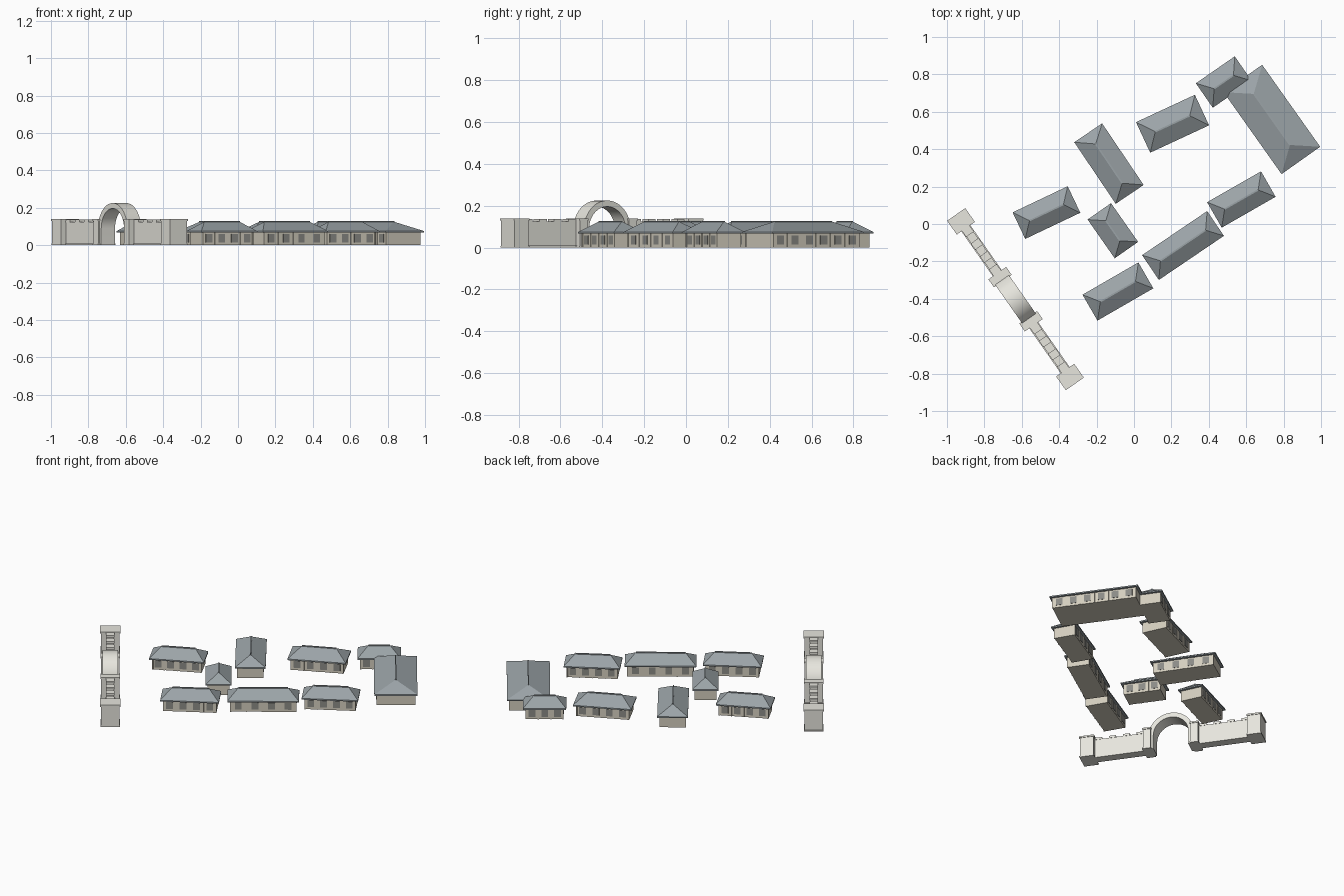
import bpy, bmesh, math
from mathutils import Matrix, Vector

if "Cube" in bpy.data.objects:
    bpy.data.objects.remove(bpy.data.objects["Cube"])


def material(name, rgb):
    m = bpy.data.materials.new(name)
    m.diffuse_color = (*rgb, 1)
    m.use_nodes = True
    m.node_tree.nodes["Principled BSDF"].inputs["Base Color"].default_value = m.diffuse_color
    return m


STONE = material("pale_stone", (0.80, 0.79, 0.73))
PLASTER = material("plaster", (0.66, 0.62, 0.52))
SLATE = material("slate", (0.33, 0.37, 0.39))
GLASS = material("dark_window", (0.26, 0.26, 0.24))


def place(x, y, degrees):
    return Matrix.Translation((x, y, 0)) @ Matrix.Rotation(math.radians(degrees), 4, 'Z')


def box(bm, x0, x1, y0, y1, z0, z1):
    size = Matrix.Diagonal((x1 - x0, y1 - y0, z1 - z0, 1))
    mid = Matrix.Translation(((x0 + x1) / 2, (y0 + y1) / 2, (z0 + z1) / 2))
    bmesh.ops.create_cube(bm, size=1, matrix=mid @ size)


def finish(name, bm, mat, matrix):
    bmesh.ops.recalc_face_normals(bm, faces=bm.faces[:])
    me = bpy.data.meshes.new(name)
    bm.to_mesh(me)
    bm.free()
    me.materials.append(mat)
    ob = bpy.data.objects.new(name, me)
    bpy.context.collection.objects.link(ob)
    ob.matrix_world = matrix
    return ob


def house(index, x, y, angle, length, width, windows):
    m = place(x, y, angle)
    l, w = length / 2, width / 2
    wl, ww = l - 0.015, w - 0.015
    eave, ridge_z = 0.073, 0.125

    # walls with slim pilasters between the windows
    bm = bmesh.new()
    box(bm, -wl, wl, -ww, ww, 0, eave)
    step = 2 * wl / windows
    for i in range(windows + 1):
        c = max(-wl + 0.004, min(wl - 0.004, -wl + i * step))
        box(bm, c - 0.004, c + 0.004, -ww - 0.003, ww + 0.003, 0, eave)
    finish(f"house_{index}_walls", bm, PLASTER, m)

    # window panes on both long sides
    bm = bmesh.new()
    for i in range(windows):
        c = -wl + (i + 0.5) * step
        for s in (-1, 1):
            a, b = sorted((s * (ww - 0.004), s * (ww + 0.002)))
            box(bm, c - 0.02, c + 0.02, a, b, 0.015, 0.059)
    finish(f"house_{index}_windows", bm, GLASS, m)

    # hipped roof with thin eave edge and ridge
    bm = bmesh.new()
    corners = [(-l, -w), (l, -w), (l, w), (-l, w)]
    low = [bm.verts.new((a, b, eave - 0.006)) for a, b in corners]
    rim = [bm.verts.new((a, b, eave + 0.002)) for a, b in corners]
    hip = w * 0.8
    r0 = bm.verts.new((-l + hip, 0, ridge_z))
    r1 = bm.verts.new((l - hip, 0, ridge_z))
    bm.faces.new(low)
    for i in range(4):
        j = (i + 1) % 4
        bm.faces.new((low[i], low[j], rim[j], rim[i]))
    bm.faces.new((rim[0], rim[1], r1, r0))
    bm.faces.new((rim[1], rim[2], r1))
    bm.faces.new((rim[2], rim[3], r0, r1))
    bm.faces.new((rim[3], rim[0], r0))
    box(bm, -l + hip, l - hip, -0.004, 0.004, ridge_z - 0.008, ridge_z + 0.003)
    finish(f"house_{index}_roof", bm, SLATE, m)


HOUSES = [
    (-0.468, 0.061, 25.4, 0.326, 0.157, 4),
    (-0.134, 0.323, -56.0, 0.397, 0.180, 4),
    (-0.113, -0.036, -55.0, 0.253, 0.153, 3),
    (0.206, 0.536, 24.9, 0.347, 0.180, 4),
    (0.480, 0.759, 34.7, 0.253, 0.159, 3),
    (0.737, 0.559, -54.7, 0.537, 0.253, 6),
    (0.574, 0.131, 29.8, 0.332, 0.157, 4),
    (0.262, -0.115, 34.1, 0.420, 0.160, 4),
    (-0.086, -0.361, 30.0, 0.345, 0.160, 4),
]
for n, spec in enumerate(HOUSES, 1):
    house(n, *spec)

# gate: local x runs along the wall
GATE = place(-0.6335, -0.402, -55)


def mirrored_box(bm, x0, x1, half_y, z0, z1):
    box(bm, x0, x1, -half_y, half_y, z0, z1)
    box(bm, -x1, -x0, -half_y, half_y, z0, z1)


# end towers with cap slabs and plinths
bm = bmesh.new()
mirrored_box(bm, 0.467, 0.549, 0.055, 0, 0.132)
mirrored_box(bm, 0.463, 0.553, 0.059, 0.130, 0.140)
mirrored_box(bm, 0.464, 0.552, 0.058, 0, 0.008)
finish("end_towers", bm, STONE, GATE)

# piers beside the arch
bm = bmesh.new()
mirrored_box(bm, 0.121, 0.167, 0.054, 0, 0.132)
mirrored_box(bm, 0.118, 0.170, 0.058, 0.130, 0.140)
mirrored_box(bm, 0.118, 0.170, 0.057, 0, 0.008)
finish("arch_piers", bm, STONE, GATE)

# wing walls with merlons
bm = bmesh.new()
mirrored_box(bm, 0.160, 0.470, 0.023, 0, 0.124)
mirrored_box(bm, 0.160, 0.470, 0.029, 0, 0.010)
for i in range(4):
    a = 0.170 + i * 0.0845
    mirrored_box(bm, a, a + 0.042, 0.025, 0.122, 0.136)
finish("wing_walls", bm, STONE, GATE)

# round arch on straight legs
bm = bmesh.new()
SEG, SPRING, OUT, INN, DEPTH = 32, 0.09, 0.135, 0.106, 0.045


def profile(r):
    pts = [(r, 0)]
    for i in range(SEG + 1):
        t = math.pi * i / SEG
        pts.append((r * math.cos(t), SPRING + r * math.sin(t)))
    return pts + [(-r, 0)]


sections = []
for (ox, oz), (ix, iz) in zip(profile(OUT), profile(INN)):
    sections.append([bm.verts.new(p) for p in (
        (ox, -DEPTH, oz), (ox, DEPTH, oz), (ix, DEPTH, iz), (ix, -DEPTH, iz))])
for a, b in zip(sections, sections[1:]):
    for i in range(4):
        j = (i + 1) % 4
        bm.faces.new((a[i], a[j], b[j], b[i]))
bm.faces.new(sections[0])
bm.faces.new(sections[-1])
arch = finish("gate_arch", bm, STONE, GATE)
bpy.context.view_layer.objects.active = arch
arch.select_set(True)
bpy.ops.object.shade_smooth_by_angle()
